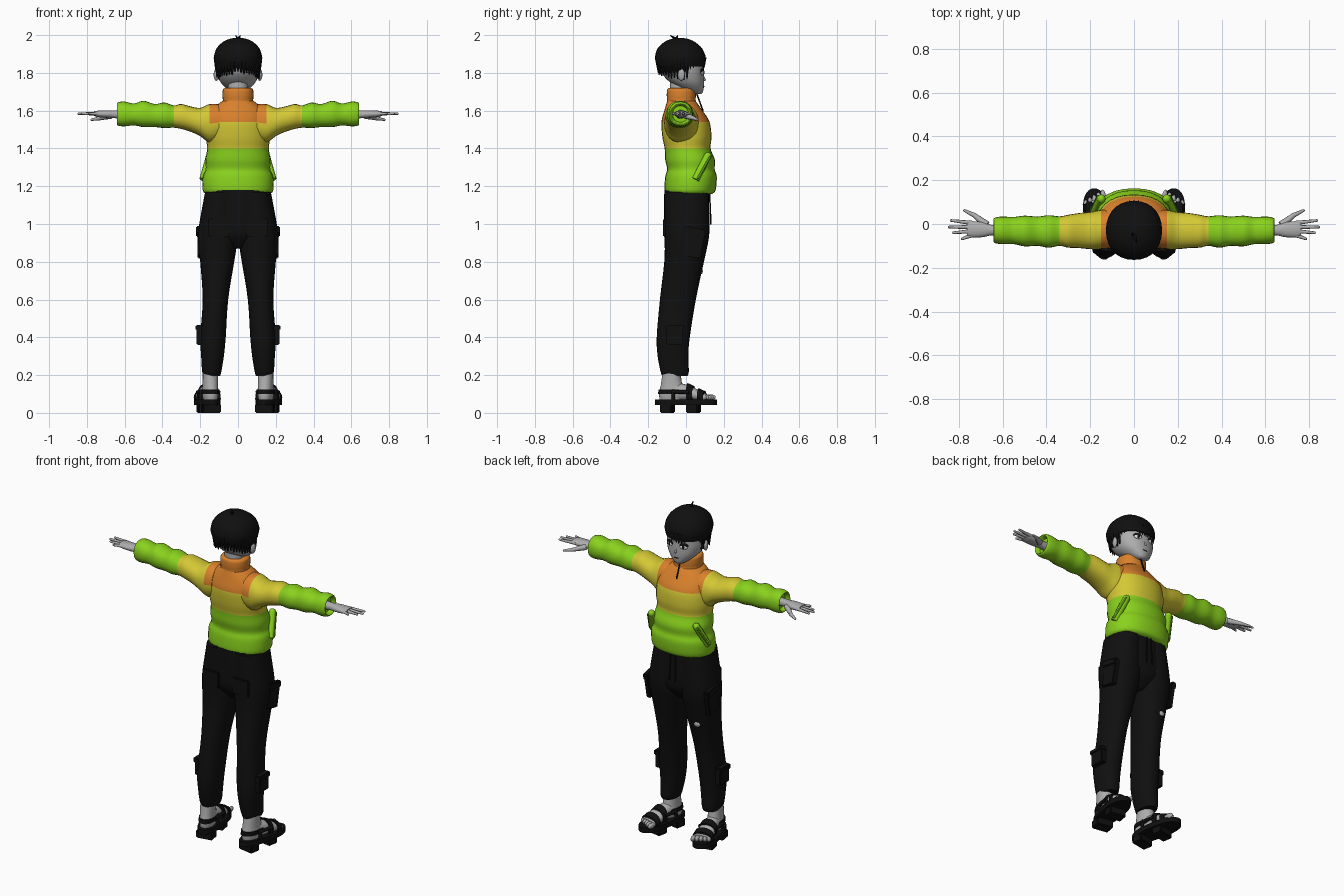
import bpy, bmesh, math, random
from mathutils import Matrix, Vector

random.seed(4)
cube = bpy.data.objects.get("Cube")
if cube:
    bpy.data.objects.remove(cube, do_unlink=True)


def material(name, rgb):
    m = bpy.data.materials.new(name)
    m.use_nodes = True
    m.diffuse_color = (*rgb, 1)
    m.node_tree.nodes["Principled BSDF"].inputs["Base Color"].default_value = (*rgb, 1)
    return m


GREEN = material("lime green", (.25, .64, .012))
YELLOW = material("mustard yellow", (.66, .58, .035))
ORANGE = material("orange", (.7, .22, .025))
BLACK = material("soft black", (.005, .005, .005))
SKIN = material("grey skin", (.42, .42, .42))
WHITE = material("eye white", (.75, .75, .75))
DARK_GREEN = material("pocket green", (.1, .3, .008))


def finish(name, bm, mats, rule=None, mirror=False, matrix=None, angle=50):
    """Turn a bmesh into a shaded object, coloured by a rule on face centres."""
    if matrix:
        bm.transform(matrix)
    bmesh.ops.recalc_face_normals(bm, faces=bm.faces)
    if rule:
        for f in bm.faces:
            f.material_index = rule(f.calc_center_median())
    mesh = bpy.data.meshes.new(name)
    bm.to_mesh(mesh)
    bm.free()
    for m in mats:
        mesh.materials.append(m)
    ob = bpy.data.objects.new(name, mesh)
    bpy.context.collection.objects.link(ob)
    bpy.ops.object.select_all(action='DESELECT')
    ob.select_set(True)
    bpy.context.view_layer.objects.active = ob
    bpy.ops.object.shade_smooth_by_angle(angle=math.radians(angle))
    if mirror:
        ob.modifiers.new("mirror", 'MIRROR').use_mirror_merge = False
    return ob


def blend(p, q, r, s, t):
    """Smooth curve through q and r."""
    return q + .5 * t * (r - p + t * (2*p - 5*q + 4*r - s + t * (3*(q - r) + s - p)))


def loft(bm, axis, keys, n=28, steps=4, power=2.2):
    """Tube through keys (position, low a, high a, low b, high b) along an axis."""
    rows = []
    for i in range(len(keys) - 1):
        k = [keys[max(i - 1, 0)], keys[i], keys[i + 1], keys[min(i + 2, len(keys) - 1)]]
        rows += [[blend(*c, j / steps) for c in zip(*k)] for j in range(steps)]
    rows.append(keys[-1])
    rings = []
    for t, a0, a1, b0, b1 in rows:
        ring = []
        for j in range(n):
            c, s = math.cos(math.tau * j / n), math.sin(math.tau * j / n)
            a = (a0 + a1)/2 + (a1 - a0)/2 * math.copysign(abs(c)**(2/power), c)
            b = (b0 + b1)/2 + (b1 - b0)/2 * math.copysign(abs(s)**(2/power), s)
            ring.append(bm.verts.new({'x': (t, a, b), 'y': (a, t, b), 'z': (a, b, t)}[axis]))
        rings.append(ring)
    for lo, hi in zip(rings, rings[1:]):
        for j in range(n):
            bm.faces.new((lo[j], lo[j-1], hi[j-1], hi[j]))
    bm.faces.new(rings[0])
    bm.faces.new(rings[-1])
    return bm


def rod(bm, a, b, r0, r1, n=8, tip=True):
    a, b = Vector(a), Vector(b)
    turn = (b - a).to_track_quat('Z', 'Y').to_matrix().to_4x4()
    bmesh.ops.create_cone(bm, cap_ends=True, segments=n, radius1=r0, radius2=r1,
                          depth=(b - a).length, matrix=Matrix.Translation((a + b)/2) @ turn)
    if tip:
        ball(bm, b, (r1, r1, r1), n)


def ball(bm, at, size, n=12, yaw=0):
    m = Matrix.Translation(at) @ Matrix.Rotation(yaw, 4, 'Z') @ Matrix.Diagonal((*size, 1))
    bmesh.ops.create_uvsphere(bm, u_segments=n, v_segments=n//2 + 2, radius=1, matrix=m)


def box(bm, at, size, tilt=0, bevel=.006):
    m = Matrix.Translation(at) @ Matrix.Rotation(tilt, 4, 'X') @ Matrix.Diagonal((*size, 1))
    verts = bmesh.ops.create_cube(bm, size=1, matrix=m)["verts"]
    edges = list({e for v in verts for e in v.link_edges})
    bmesh.ops.bevel(bm, geom=edges, offset=bevel, segments=2, affect='EDGES')


def even(z, x, y0, y1):
    return (z, -x, x, y0, y1)


# Jacket body: green hem, yellow chest, orange yoke
body = [even(1.16, .172, -.1, .14), even(1.18, .187, -.114, .157), even(1.25, .186, -.11, .163),
        even(1.29, .171, -.1, .152), even(1.34, .173, -.11, .153), even(1.4, .163, -.113, .13),
        even(1.46, .17, -.125, .135), even(1.54, .165, -.13, .125), even(1.6, .143, -.115, .088),
        even(1.65, .085, -.1, .052)]
finish("jacket_body", loft(bmesh.new(), 'z', body), [GREEN, YELLOW, ORANGE],
       lambda c: (c.z > 1.4) + (c.z > 1.54))
collar = [even(1.61, .092, -.105, .065), even(1.65, .081, -.1, .052), even(1.68, .082, -.102, .052),
          even(1.71, .08, -.1, .05), even(1.72, .07, -.09, .04)]
finish("jacket_collar", loft(bmesh.new(), 'z', collar), [ORANGE])
bm = bmesh.new()
rod(bm, (0, .053, 1.7), (0, .09, 1.6), .004, .004)
finish("collar_zip", bm, [BLACK])

# Padded sleeves with a hollow cuff
sleeve = [(.1, -.11, .07, 1.44, 1.635), (.15, -.115, .065, 1.43, 1.635), (.2, -.115, .055, 1.465, 1.615),
          (.25, -.11, .05, 1.488, 1.622), (.3, -.108, .042, 1.503, 1.635), (.34, -.1, .035, 1.51, 1.628),
          (.39, -.108, .04, 1.508, 1.643), (.44, -.1, .034, 1.513, 1.635), (.5, -.102, .038, 1.513, 1.652),
          (.55, -.092, .032, 1.522, 1.638), (.6, -.092, .034, 1.517, 1.648), (.632, -.088, .03, 1.52, 1.645),
          (.64, -.08, .022, 1.53, 1.635), (.615, -.07, .012, 1.54, 1.625)]
finish("sleeves", loft(bmesh.new(), 'x', sleeve, 24), [ORANGE, YELLOW, GREEN],
       lambda c: (c.x > .15 or c.z < 1.54) + (c.x > .34), mirror=True)

# Slanted jacket pockets
bm = bmesh.new()
rod(bm, (.182, .05, 1.235), (.15, .115, 1.36), .02, .02, 12)
finish("jacket_pockets", bm, [GREEN], mirror=True)
bm = bmesh.new()
rod(bm, (.198, .062, 1.24), (.165, .127, 1.355), .006, .006)
finish("pocket_zips", bm, [DARK_GREEN], mirror=True)

# Trousers
bm = loft(bmesh.new(), 'z', [even(.87, .04, -.06, .06), even(.93, .14, -.105, .11),
                             even(1, .185, -.115, .122), even(1.18, .168, -.115, .12)])
finish("trouser_hips", bm, [BLACK])
leg = [(.195, .095, .183, -.125, .008), (.22, .088, .19, -.135, .015), (.3, .075, .195, -.15, .012),
       (.4, .065, .2, -.155, .02), (.6, .052, .187, -.138, .052), (.8, .02, .2, -.115, .095),
       (.92, .002, .212, -.113, .12), (1, 0, .205, -.115, .124), (1.17, 0, .174, -.115, .12)]
finish("trouser_legs", loft(bmesh.new(), 'z', leg), [BLACK], mirror=True)
bm = bmesh.new()
box(bm, (.2, .04, .9), (.03, .1, .15), -.2)
box(bm, (.207, .045, .96), (.03, .11, .04), -.2)
box(bm, (.2, -.06, .41), (.04, .09, .1))
box(bm, (.205, -.06, .45), (.042, .1, .03))
box(bm, (.1, -.115, .98), (.11, .015, .1))
rod(bm, (.015, .125, 1.16), (.02, .132, 1), .004, .004)
finish("cargo_pockets", bm, [BLACK], mirror=True)
bm = bmesh.new()
ball(bm, (-.13, .081, .75), (.02, .008, .016))
finish("thigh_patch", bm, [SKIN])

# Feet and sandals, turned outward
turn = Matrix.Translation((.16, 0, 0)) @ Matrix.Rotation(math.radians(-10), 4, 'Z')
ankle = [(.065, -.035, .035, -.14, -.02), (.1, -.042, .042, -.145, 0), (.15, -.04, .04, -.135, -.02),
         (.22, -.04, .04, -.125, -.03)]
foot = [(-.13, -.025, .025, .065, .11), (-.08, -.04, .04, .065, .15), (-.02, -.042, .042, .065, .155),
        (.05, -.05, .05, .065, .13), (.11, -.052, .052, .065, .1)]
bm = loft(loft(bmesh.new(), 'z', ankle, 20), 'y', foot, 20)
for i in range(5):
    x = -.042 + .021 * i
    ball(bm, (x, .125 - .008 * i, .082), (.0125, .028, .016), 10)
finish("feet", bm, [SKIN], mirror=True, matrix=turn)

bm = bmesh.new()
outline = [(.062 * math.cos(a) * (1 + .12 * math.sin(a)), .165 * math.sin(a) * abs(math.sin(a))**-.25)
           for a in [math.tau * (i + .5) / 32 for i in range(32)]]
base = bm.faces.new([bm.verts.new((x, y, .042)) for x, y in outline])
top = bmesh.ops.extrude_face_region(bm, geom=[base])["geom"]
bmesh.ops.translate(bm, verts=[v for v in top if isinstance(v, bmesh.types.BMVert)], vec=(0, 0, .03))
for y in (-.1, .04):
    box(bm, (0, y, .024), (.1, .065, .048))
finish("sandal_soles", bm, [BLACK], mirror=True, matrix=turn, angle=35)

bm = bmesh.new()
for y, top, w in ((.085, .122, .058), (.025, .15, .052)):
    loft(bm, 'y', [(y - .016, -w, w, .05, top + .008), (y + .016, -w, w, .05, top - .006)], 24, 1)
loft(bm, 'z', [(.1, -.046, .046, -.15, .01), (.125, -.046, .046, -.148, .006)], 24, 1)
for x in (-.05, .05):
    rod(bm, (x, .025, .11), (x * .95, -.06, .112), .01, .01)
    rod(bm, (x, -.06, .07), (x * .9, -.06, .115), .01, .01)
finish("sandal_straps", bm, [BLACK], mirror=True, matrix=turn)

# Hands
palm = [(.58, -.055, -.005, 1.555, 1.605), (.65, -.052, -.004, 1.56, 1.602), (.69, -.06, .008, 1.562, 1.602),
        (.74, -.062, .012, 1.566, 1.6), (.762, -.055, .01, 1.573, 1.597)]
bm = loft(bmesh.new(), 'x', palm, 16)
for y0, tip_x, tip_y in ((.004, .835, .016), (-.014, .845, -.014), (-.032, .825, -.04), (-.049, .785, -.068)):
    rod(bm, (.735, y0, 1.584), (tip_x, tip_y, 1.584), .0105, .006)
rod(bm, (.672, -.005, 1.575), (.73, .04, 1.56), .018, .011)
rod(bm, (.73, .04, 1.56), (.775, .062, 1.552), .011, .006)
finish("hands", bm, [SKIN], mirror=True)

# Head, neck, ears and nose
bm = loft(bmesh.new(), 'z', [even(1.6, .055, -.085, .02), even(1.78, .052, -.085, .02)])
face = [even(1.687, .018, .045, .08), even(1.7, .042, 0, .09), even(1.74, .085, -.07, .096),
        even(1.78, .106, -.115, .096), even(1.82, .113, -.135, .094), even(1.9, .108, -.135, .085),
        even(1.95, .06, -.09, .03)]
loft(bm, 'z', face)
rod(bm, (0, .09, 1.785), (0, .099, 1.763), .004, .006)
for s in (-1, 1):
    ball(bm, (s * .115, -.025, 1.79), (.013, .02, .032), 12, s * -.4)
finish("head", bm, [SKIN])

# Eyes, brows and mouth
for name, mat, z, y, size in (("lashes", BLACK, 1.808, .086, (.026, .007, .016)),
                              ("eyes", WHITE, 1.801, .088, (.022, .007, .013)),
                              ("pupils", BLACK, 1.802, .093, (.008, .004, .011))):
    bm = bmesh.new()
    ball(bm, (.046, y, z), size, 16, -.35)
    finish(name, bm, [mat], mirror=True)
bm = bmesh.new()
ball(bm, (0, .094, 1.728), (.016, .004, .002))
finish("mouth", bm, [BLACK])

# Bowl haircut with ragged strands around the rim
hair = [even(1.835, .12, -.152, .1), even(1.88, .128, -.164, .105), even(1.93, .113, -.15, .085),
        even(1.965, .078, -.112, .045), even(1.98, .045, -.075, .01), even(1.985, .015, -.045, -.02)]
bm = loft(bmesh.new(), 'z', hair)
for i in range(44):
    a = math.tau * i / 44
    x, y = math.cos(a), math.sin(a)
    low = (1.815 if y > .35 else 1.765 + .03 * y * y) + random.uniform(-.006, .012)
    rod(bm, (.11 * x, -.028 + .118 * y, 1.88), (.112 * x, -.028 + .119 * y, low), .019, .003, 6, False)
for x, y in ((-.012, -.045), (.012, -.085)):
    rod(bm, (0, -.05, 1.975), (x, y, 2), .012, .001, 6, False)
finish("hair", bm, [BLACK])
